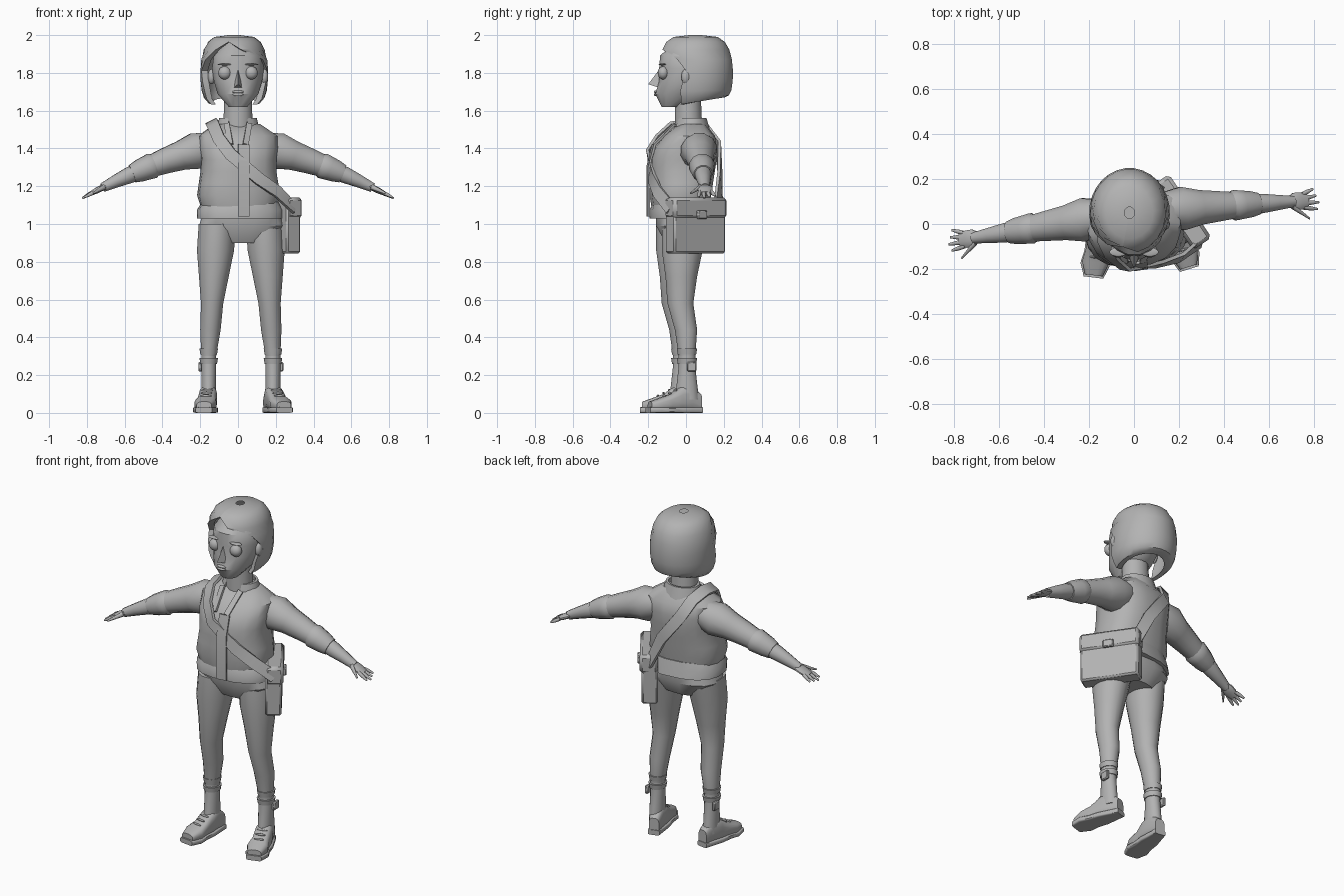
import bpy, bmesh, math
from math import sin, cos, radians
from mathutils import Vector, Matrix

cube = bpy.data.objects.get("Cube")
if cube:
    bpy.data.objects.remove(cube)

GREY = (0.45, 0.45, 0.45, 1)
material = bpy.data.materials.new("plain_grey")
material.use_nodes = True
material.diffuse_color = GREY
material.node_tree.nodes["Principled BSDF"].inputs["Base Color"].default_value = GREY
parts = []
SIDES = ((1, "left"), (-1, "right"))


def finish(name, bm, matrix=None):
    """Turn a bmesh into a named object with the shared material."""
    if matrix:
        bm.transform(matrix)
    bmesh.ops.recalc_face_normals(bm, faces=bm.faces)
    mesh = bpy.data.meshes.new(name)
    bm.to_mesh(mesh)
    bm.free()
    mesh.materials.append(material)
    part = bpy.data.objects.new(name, mesh)
    bpy.context.collection.objects.link(part)
    parts.append(part)


def loft(name, rings, matrix=None):
    """Skin a row of closed rings and cap both ends."""
    bm = bmesh.new()
    rows = [[bm.verts.new(point) for point in ring] for ring in rings]
    for lower, upper in zip(rows, rows[1:]):
        for i in range(len(lower)):
            bm.faces.new((lower[i - 1], lower[i], upper[i], upper[i - 1]))
    bm.faces.new(rows[0])
    bm.faces.new(rows[-1])
    finish(name, bm, matrix)


def oval(center, across, along, power=2.0, count=16):
    """Superellipse ring with the given half axes."""
    def bulge(value):
        return math.copysign(abs(value) ** (2 / power), value)
    angles = [math.tau * (i + 0.5) / count for i in range(count)]
    return [Vector(center) + across * bulge(cos(a)) + along * bulge(sin(a)) for a in angles]


def steps(start, end, count):
    return [start + (end - start) * i / (count - 1) for i in range(count)]


def stack(name, low, high, fronts, backs, widths, matrix=None, x=0, lean=0, power=2.0):
    """Level rings, evenly spaced, reaching forward, backward and sideways."""
    count = len(widths)
    rings = []
    for z, middle, front, back, width in zip(steps(low, high, count), steps(x, x + lean, count),
                                             fronts, backs, widths):
        center = (middle, (back - front) / 2, z)
        rings.append(oval(center, Vector((width, 0, 0)), Vector((0, (front + back) / 2, 0)), power))
    loft(name, rings, matrix)


def arm_tube(name, start, end, radii, matrix, flat=1.0, offset=0, spread=0):
    """Round tube following the drooping arm line between two x positions."""
    rings = []
    count = len(radii)
    for x, shift, radius in zip(steps(start, end, count), steps(offset, offset + spread, count), radii):
        center = (x, .055 - .05 * x + shift, 1.44 - .2 * x - .2 * x * x)
        tangent = Vector((1, 0, -.2 - .4 * x)).normalized()
        across = Vector((0, 1, 0))
        rings.append(oval(center, across * radius, across.cross(tangent) * radius * flat, count=12))
    loft(name, rings, matrix)


def ribbon(name, points, half_width, half_thickness):
    """Flat band facing away from the middle of the body."""
    points = [Vector(p) for p in points]
    rings = []
    for i, p in enumerate(points):
        tangent = (points[min(i + 1, len(points) - 1)] - points[max(i - 1, 0)]).normalized()
        outward = Vector((p.x, p.y, 2 * max(0, p.z - 1.4)))
        side = tangent.cross(outward).normalized()
        lift = side.cross(tangent) * half_thickness
        side *= half_width
        rings.append([p + side + lift, p - side + lift, p - side - lift, p + side - lift])
    loft(name, rings)


def open_shell(name, x, y, inner, rows, count=18):
    """Thick wall open at the front; rows give z, half axes, opening, turn, back lift."""
    rings = []
    for z, across, along, gap, turned, lift in rows:
        angles = [radians(a + turned) for a in steps(gap, 360 - gap, count)]

        def arc(size):
            return [(x + size * across * sin(a), y - size * along * cos(a), z + lift * (1 - cos(a)) / 2)
                    for a in angles]
        rings.append(arc(1) + arc(inner)[::-1])
    loft(name, rings)


def ball(name, center, size, matrix=None):
    bm = bmesh.new()
    bmesh.ops.create_uvsphere(bm, u_segments=16, v_segments=10, radius=1)
    bm.transform(Matrix.Translation(center) @ Matrix.Diagonal((*size, 1)))
    finish(name, bm, matrix)


def box(name, center, size, matrix, bevel=.005):
    bm = bmesh.new()
    bmesh.ops.create_cube(bm, size=1)
    bm.transform(Matrix.Translation(center) @ Matrix.Diagonal((*size, 1)))
    bmesh.ops.bevel(bm, geom=bm.edges[:], offset=bevel, segments=1, affect='EDGES')
    finish(name, bm, matrix)


# Head and face
stack("head", 1.62, 1.96, (.13, .165, .145, .145, .14, .06), (-.03, .1, .14, .16, .17, .1),
      (.05, .11, .13, .14, .13, .07))
stack("neck", 1.45, 1.67, (.06, .06), (.09, .08), (.08, .075))
nose = bmesh.new()
for corner in ((0, -.14, 1.82), (0, -.2, 1.74), (.025, -.14, 1.72), (-.025, -.14, 1.72)):
    nose.verts.new(corner)
bmesh.ops.convex_hull(nose, input=nose.verts)
finish("nose", nose)
for name, z in (("upper_lip", 1.7), ("lower_lip", 1.685)):
    ball(name, (0, -.16, z), (.03, .01, .008))
for sign, side in SIDES:
    ball(side + "_eye", (sign * .07, -.12, 1.8), (.035, .03, .035))
    ball(side + "_ear", (sign * .14, 0, 1.78), (.02, .025, .04))
    ball(side + "_eyebrow", (sign * .07, -.125, 1.845), (.04, .02, .005))

# Bobbed hair: a rounded dome whose opening frames the face, closing at the parting
hair_rows = []
openings = (60, 65, 65, 70, 75, 60, 25, 0, 0, 0)
for angle, opening in zip(steps(-64, 89, len(openings)), openings):
    height = sin(radians(angle))
    fullness = cos(radians(angle)) ** (.45 if height > 0 else .3)
    parting = -12 if opening < 30 else 0
    hair_rows.append((1.8 + .2 * height, .18 * fullness, .2 * fullness, opening, parting,
                      .07 * max(0, -height) ** 3))
open_shell("hair", -.02, .05, .8, hair_rows)

# Jacket, turned slightly with the shoulders
turn = Matrix.Rotation(radians(6.5), 4, 'Z')
stack("jacket", 1.09, 1.53, (.18, .19, .19, .19, .19, .17, .12, .04), (.12, .13, .14, .15, .16, .16, .15, .1),
      (.2, .22, .21, .2, .2, .21, .21, .12), turn, power=2.5)
stack("jacket_hem", 1.03, 1.12, (.19, .19, .17), (.15, .14, .13), (.23, .23, .2), turn, x=.01, power=2.5)
open_shell("collar", 0, .03, .85, [(1.49, .12, .1, 25, 0, 0), (1.56, .1, .08, 30, 0, 0)])
ribbon("jacket_placket", [(.03, -.17, 1.42), (.03, -.2, 1.3), (.03, -.2, 1.04)], .03, .006)
for sign, side in SIDES:
    ribbon(side + "_lapel", [(sign * .06, -.06, 1.53), (sign * .04, -.17, 1.42)], .015, .006)

# Arms and hands
for sign, side in SIDES:
    arm = turn @ Matrix.Diagonal((sign, 1, 1, 1))
    arm_tube(side + "_sleeve", .14, .54, (.08, .1, .08, .07, .06, .05), arm)
    arm_tube(side + "_rolled_cuff", .42, .56, (.05, .07, .065, .06, .05), arm)
    arm_tube(side + "_forearm", .5, .72, (.04, .045, .035, .025), arm)
    arm_tube(side + "_palm", .69, .78, (.02, .04, .04, .03), arm, flat=.4)
    for i in range(4):
        arm_tube(side + "_finger", .76, .83 - .01 * abs(i - 1), (.01, .01, .005), arm,
                 offset=.02 * i - .03, spread=.01 * (i - 1))
    arm_tube(side + "_thumb", .71, .78, (.015, .01, .005), arm, offset=-.02, spread=-.06)

# Trousers and boots
stack("trouser_hips", .9, 1.08, (.11, .16, .16), (.08, .13, .12), (.14, .23, .2), x=.02, power=2.5)
for sign, side in SIDES:
    # The right leg stands a little further forward and inward
    shift = Vector((.03, -.03, 0)) if sign < 0 else Vector()
    leg = Matrix.Translation(shift) @ Matrix.Diagonal((sign, 1, 1, 1))
    stack(side + "_trouser_leg", 1, .3, (.13, .13, .11, .1, .06, .04), (.12, .09, .06, .04, .06, .05),
          (.1, .1, .08, .06, .055, .04), leg, x=.14, lean=.045)
    stack(side + "_boot_shaft", .07, .33, (.06, .05, .04, .04), (.07, .06, .05, .05), [.04] * 4, leg, x=.185)
    for z in (.26, .31):
        stack(side + "_boot_strap", z, z + .03, (.045, .05), (.055, .06), (.045, .05), leg, x=.185)
    box(side + "_boot_buckle", (.23, .03, .245), (.02, .05, .05), leg)

    # Foot with the toes turned out
    foot = leg @ Matrix.Translation((.185, 0, 0)) @ Matrix.Rotation(radians(12 + 5 * sign), 4, 'Z')
    widths = (.03, .04, .05, .05, .06, .04)
    heights = (.09, .14, .13, .09, .07, .05)
    upper, sole = [], []
    for y, width, height in zip(steps(.08, -.2, len(widths)), widths, heights):
        across, up = Vector((width, 0, 0)), Vector((0, 0, height / 2))
        upper.append(oval((0, y, height / 2 + .01), across, up, 3))
        sole.append(oval((0, y * 1.05, .015), across * 1.1, Vector((0, 0, .015)), 6))
    loft(side + "_boot_upper", upper, foot)
    loft(side + "_boot_sole", sole, foot)
    for i in range(3):
        ball(side + "_boot_lace", (0, -.06 - .03 * i, .12 - .015 * i), (.03, .005, .007), foot)

# Shoulder bag and its strap
bag = Matrix.Translation((.205, .05, 0)) @ Matrix.Rotation(radians(34), 4, 'Z')
box("bag_body", (0, 0, .97), (.09, .33, .25), bag, .01)
box("bag_flap", (.005, 0, 1.085), (.1, .34, .11), bag, .015)
box("bag_clasp", (.06, 0, 1.05), (.02, .06, .045), bag)
ribbon("bag_strap", [(.3, -.08, 1.08), (.21, -.15, 1.17), (.11, -.18, 1.24), (-.04, -.2, 1.37), (-.1, -.15, 1.45),
                     (-.13, -.08, 1.52), (-.14, .02, 1.54), (-.12, .11, 1.51), (-.08, .17, 1.42),
                     (.04, .18, 1.26), (.13, .17, 1.08)], .033, .008)

# Smooth shading with crisp creases
bpy.ops.object.select_all(action='DESELECT')
for part in parts:
    part.select_set(True)
bpy.context.view_layer.objects.active = parts[0]
bpy.ops.object.shade_smooth_by_angle(angle=radians(38))
